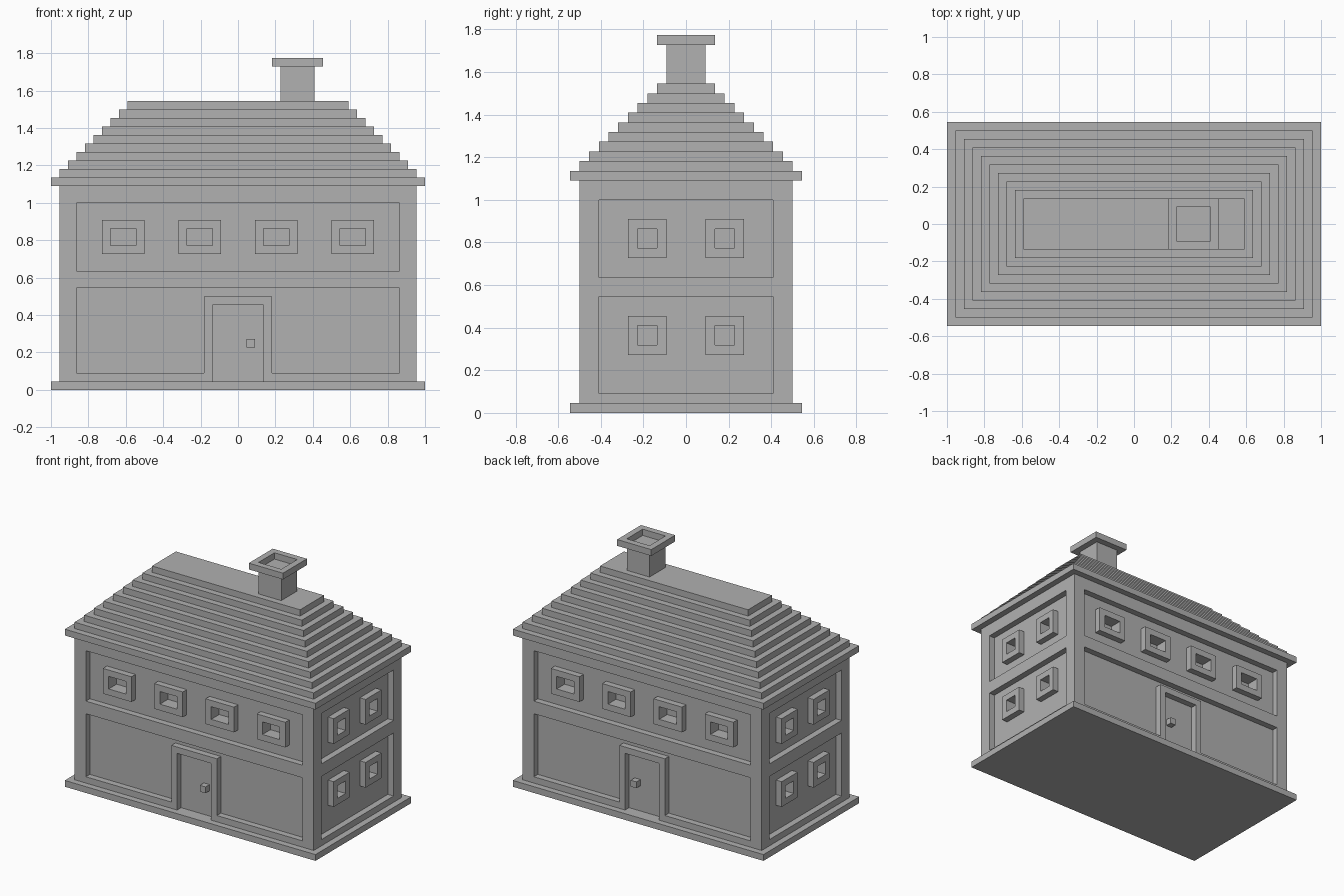
import bpy, bmesh
from mathutils import Vector

if "Cube" in bpy.data.objects:
    bpy.data.objects.remove(bpy.data.objects["Cube"])

U = 1 / 22  # everything sits on a grid of this size

grey = bpy.data.materials.new("plain grey")
grey.diffuse_color = (0.44, 0.44, 0.44, 1)
grey.use_nodes = True
grey.node_tree.nodes["Principled BSDF"].inputs["Base Color"].default_value = grey.diffuse_color


def finish(name, bm):
    bmesh.ops.recalc_face_normals(bm, faces=bm.faces)
    bmesh.ops.scale(bm, vec=(U, U, U), verts=bm.verts)
    me = bpy.data.meshes.new(name)
    bm.to_mesh(me)
    bm.free()
    me.materials.append(grey)
    ob = bpy.data.objects.new(name, me)
    bpy.context.collection.objects.link(ob)
    return ob


def add_box(bm, lo, hi):
    lo, hi = Vector(lo), Vector(hi)
    vs = bmesh.ops.create_cube(bm, size=1)["verts"]
    for v in vs:
        v.co = Vector((v.co[i] + 0.5) * (hi[i] - lo[i]) + lo[i] for i in range(3))
    return vs


def box(name, lo, hi):
    bm = bmesh.new()
    add_box(bm, lo, hi)
    return finish(name, bm)


def prism(name, faces2d, d0, d1, place):
    """Extrude flat polygons from depth d0 to d1; place(u, v, d) gives the position."""
    bm = bmesh.new()
    for poly in faces2d:
        bm.faces.new([bm.verts.new(place(u, v, d0)) for u, v in poly])
    bmesh.ops.remove_doubles(bm, verts=bm.verts, dist=1e-4)
    shift = Vector(place(0, 0, d1)) - Vector(place(0, 0, d0))
    ext = bmesh.ops.extrude_face_region(bm, geom=bm.faces[:], use_keep_orig=True)
    bmesh.ops.translate(bm, vec=shift,
                        verts=[g for g in ext["geom"] if isinstance(g, bmesh.types.BMVert)])
    return finish(name, bm)


def ring(name, u0, u1, v0, v1, d0, d1, place):
    """Rectangular frame, one unit wide."""
    o = [(u0, v0), (u1, v0), (u1, v1), (u0, v1)]
    i = [(u0 + 1, v0 + 1), (u1 - 1, v0 + 1), (u1 - 1, v1 - 1), (u0 + 1, v1 - 1)]
    quads = [[o[k], o[k - 3], i[k - 3], i[k]] for k in range(4)]
    return prism(name, quads, d0, d1, place)


# base, walls and horizontal bands
box("base", (-22, -12, 0), (22, 12, 1))
walls = box("walls", (-20, -10, 1), (20, 10, 24))
box("middle_band", (-21, -11, 12), (21, 11, 14))
box("top_band", (-21, -11, 22), (21, 11, 24))
box("sill_band_right", (4, -11, 1), (21, 11, 2))
box("sill_band_left", (-21, -11, 1), (-4, 11, 2))

# corner posts on both storeys
for storey, z0, z1 in (("lower", 2, 12), ("upper", 14, 22)):
    for x in (-21, 19):
        for y in (-11, 9):
            box(storey + "_corner_post", (x, y, z0), (x + 2, y + 2, z1))

# windows, doors and the holes behind them
holes = bmesh.new()


def window(name, u0, u1, v0, v1, wall, place):
    ring(name, u0, u1, v0, v1, wall, wall + 1, place)
    a = place(u0 + 1, v0 + 1, wall - 1)
    b = place(u1 - 1, v1 - 1, wall + 0.5)
    add_box(holes, [min(p) for p in zip(a, b)], [max(p) for p in zip(a, b)])


for s, long_side, short_side in ((-1, "front", "left"), (1, "back", "right")):
    def on_long(u, v, d, s=s):
        return (u, s * d, v)

    def on_short(u, v, d, s=s):
        return (s * d, u, v)

    for u in (-16, -7, 2, 11):
        window(long_side + "_window_frame", u, u + 5, 16, 20, 10, on_long)
    for u in (-6, 2):
        for v in (6, 16):
            window(short_side + "_window_frame", u, u + 4, v, v + 4, 20, on_short)

    # door frame made of two jambs and a lintel in one profile
    profile = [(-4, 1), (-4, 11), (4, 11), (4, 1), (3, 1), (3, 10), (-3, 10), (-3, 1)]
    prism(long_side + "_door_frame", [profile], 10, 11, on_long)
    prism(long_side + "_door_knob", [[(1, 5), (2, 5), (2, 6), (1, 6)]], 10, 11, on_long)

cutter = finish("window_hole_cutter", holes)
cutter.hide_render = True
cutter.hide_viewport = True
cut = walls.modifiers.new("window holes", "BOOLEAN")
cut.operation = "DIFFERENCE"
cut.solver = "EXACT"
cut.object = cutter

# stepped roof: inset and raise the top face
bm = bmesh.new()
add_box(bm, (-22, -12, 24), (22, 12, 25))
bm.normal_update()
top = max(bm.faces, key=lambda f: f.calc_center_median().z)
for step in range(9):
    bmesh.ops.inset_region(bm, faces=[top], thickness=1, use_even_offset=True)
    top = bmesh.ops.extrude_discrete_faces(bm, faces=[top])["faces"][0]
    bmesh.ops.translate(bm, vec=(0, 0, 1), verts=top.verts[:])
    bm.normal_update()
finish("stepped_roof", bm)

# chimney with an open cap
box("chimney", (5, -2, 34), (9, 2, 38))
ring("chimney_cap", 4, 10, -3, 3, 38, 39, lambda u, v, d: (u, v, d))
